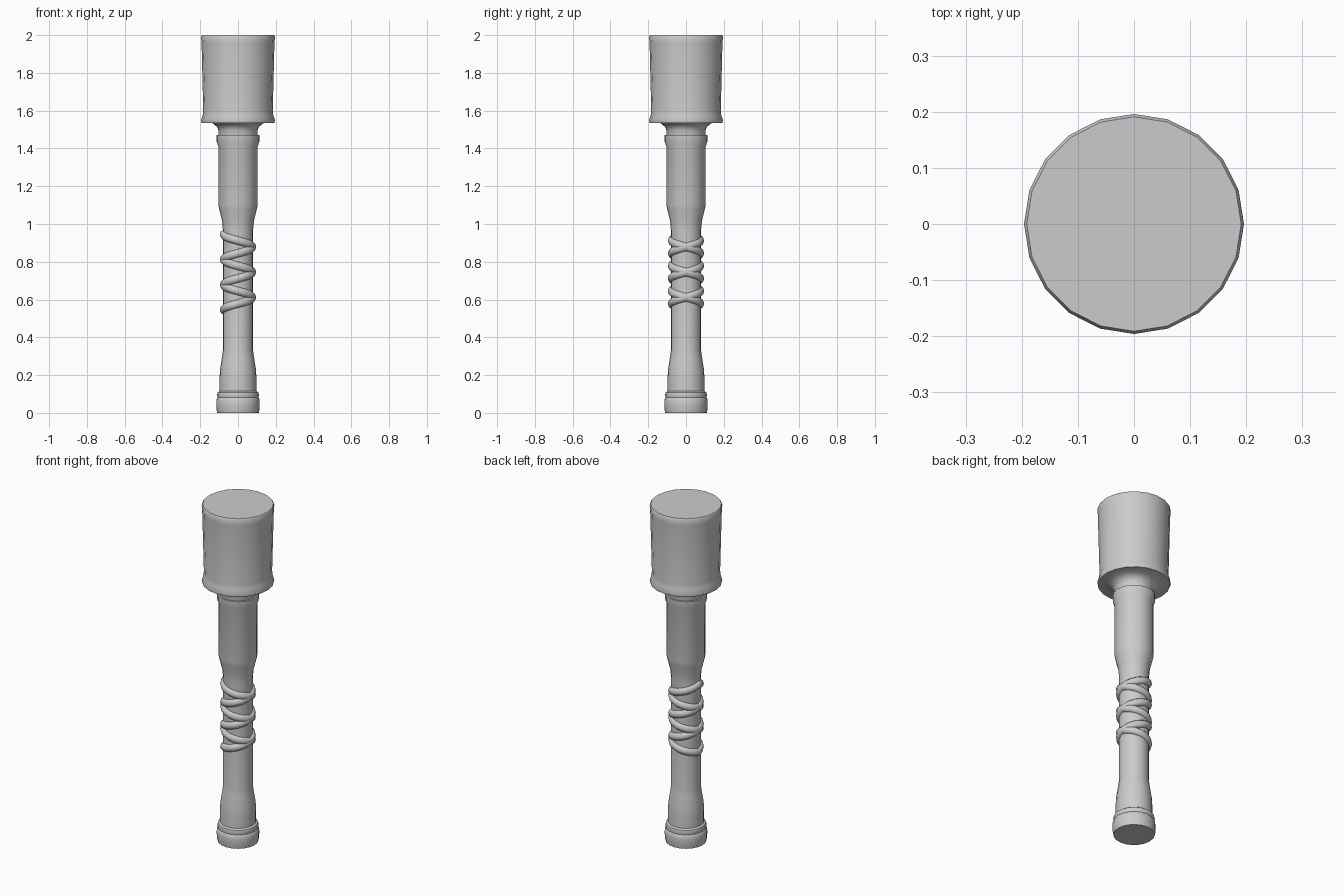
import bpy, bmesh
from math import pi, cos, sin

if "Cube" in bpy.data.objects:
    bpy.data.objects.remove(bpy.data.objects["Cube"])


def sweep(name, points, turns=1.0, rise=0.0, steps=20, closed=False, angle=40):
    """Spin an (r, z) profile about z, optionally rising into a helix."""
    bm = bmesh.new()
    vs = [bm.verts.new((r, 0, z)) for r, z in points]
    pairs = list(zip(vs, vs[1:])) + ([(vs[-1], vs[0])] if closed else [])
    es = [bm.edges.new(p) for p in pairs]
    bmesh.ops.spin(bm, geom=vs + es, cent=(0, 0, 0), axis=(0, 0, 1),
                   dvec=(0, 0, rise / steps), angle=turns * 2 * pi,
                   steps=steps, use_duplicate=False)
    bmesh.ops.remove_doubles(bm, verts=bm.verts[:], dist=1e-4)
    if closed:
        bmesh.ops.holes_fill(bm, edges=[e for e in bm.edges if e.is_boundary], sides=0)
    bmesh.ops.recalc_face_normals(bm, faces=bm.faces[:])
    me = bpy.data.meshes.new(name)
    bm.to_mesh(me)
    bm.free()
    ob = bpy.data.objects.new(name, me)
    bpy.context.collection.objects.link(ob)
    bpy.ops.object.select_all(action='DESELECT')
    ob.select_set(True)
    bpy.context.view_layer.objects.active = ob
    bpy.ops.object.shade_smooth_by_angle(angle=angle * pi / 180)
    return ob


# Cylindrical head: slight taper, flared lower rim, stepped socket beneath
sweep("head", [(0, 2.0), (0.191, 2.0), (0.196, 1.992), (0.193, 1.96),
               (0.184, 1.60), (0.187, 1.575), (0.196, 1.548), (0.193, 1.536),
               (0.135, 1.534), (0.112, 1.515), (0.103, 1.495),
               (0.103, 1.45), (0, 1.45)])

# Turned handle with collar, narrow grip and flared foot
sweep("handle", [(0, 1.47), (0.113, 1.47), (0.113, 1.435), (0.104, 1.41),
                 (0.104, 1.10), (0.099, 1.075), (0.085, 1.02), (0.080, 0.97),
                 (0.080, 0.33), (0.084, 0.30), (0.095, 0.23), (0.098, 0.18),
                 (0.098, 0.07), (0, 0.07)])

# End cap with a raised bead
sweep("end_cap", [(0, 0.115), (0.098, 0.115), (0.108, 0.108), (0.111, 0.095),
                  (0.108, 0.081), (0.113, 0.074), (0.115, 0.055),
                  (0.114, 0.02), (0.110, 0.0), (0, 0)])

# Two cords wound in opposite directions, crossing at the sides
for name, turns in (("grip_cord_left", 3), ("grip_cord_right", -3)):
    section = [(-0.077 - 0.019 * cos(a), 0.945 + 0.023 * sin(a))
               for a in (i * 2 * pi / 10 for i in range(10))]
    sweep(name, section, turns, -0.40, 60, closed=True, angle=50)
